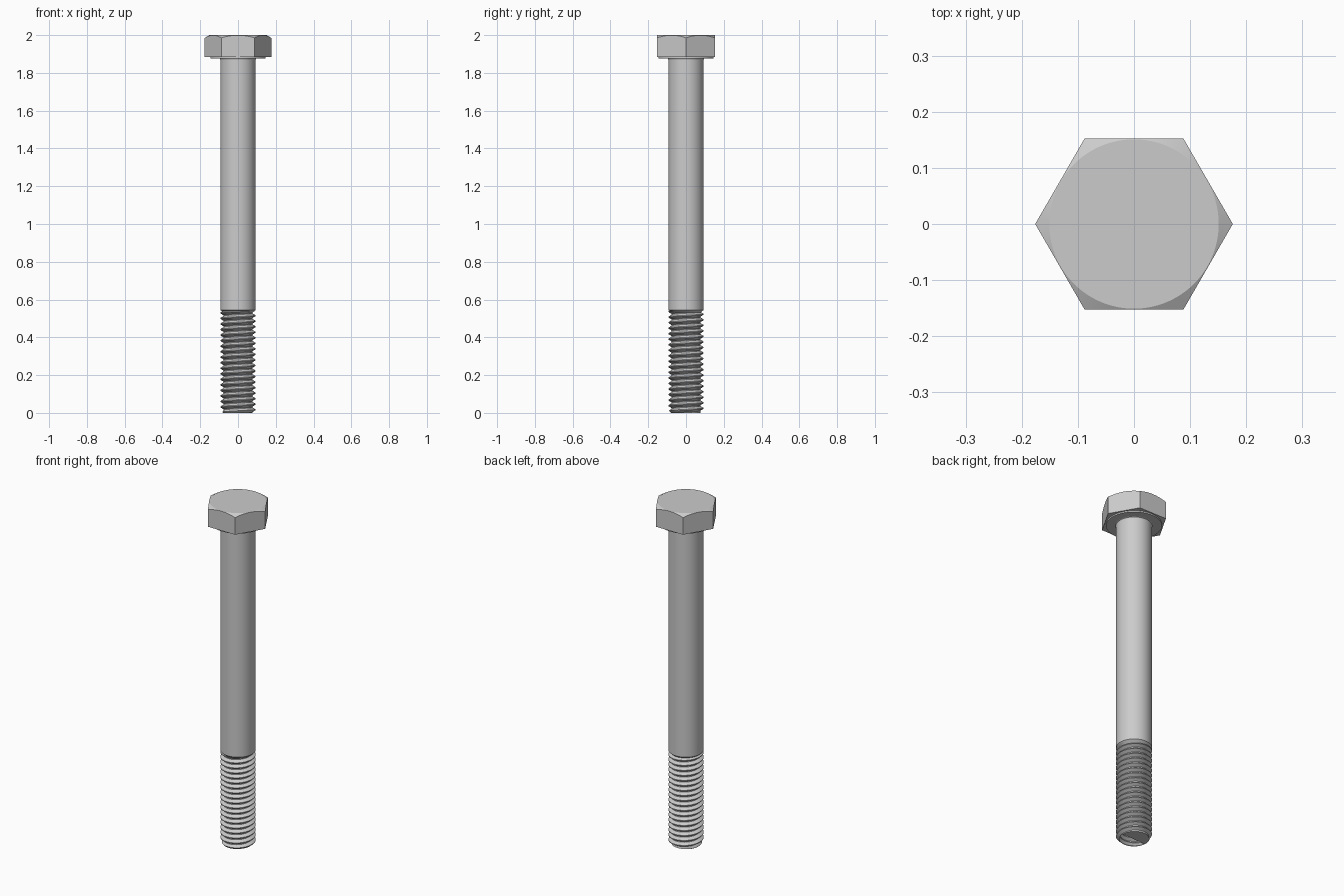
import bpy, bmesh
from math import pi, cos, sin, radians

if "Cube" in bpy.data.objects:
    bpy.data.objects.remove(bpy.data.objects["Cube"])

R = 0.0935               # shank and thread crest radius
ROOT = 0.076             # thread root radius
PITCH = 0.0293
THREAD_TOP = 0.54
APOTHEM = 0.1525         # half the width across flats


def finish(name, bm, smooth=True):
    bmesh.ops.recalc_face_normals(bm, faces=bm.faces[:])
    me = bpy.data.meshes.new(name)
    bm.to_mesh(me)
    bm.free()
    ob = bpy.data.objects.new(name, me)
    bpy.context.collection.objects.link(ob)
    bpy.ops.object.select_all(action='DESELECT')
    bpy.context.view_layer.objects.active = ob
    ob.select_set(True)
    if smooth:
        bpy.ops.object.shade_smooth_by_angle(angle=radians(25))
    return ob


def lathe(name, profile, steps=96, smooth=True):
    bm = bmesh.new()
    vs = [bm.verts.new((r, 0, z)) for r, z in profile]
    es = [bm.edges.new(p) for p in zip(vs, vs[1:])]
    bmesh.ops.spin(bm, geom=vs + es, cent=(0, 0, 0), axis=(0, 0, 1),
                   angle=2 * pi, steps=steps)
    bmesh.ops.remove_doubles(bm, verts=bm.verts[:], dist=1e-5)
    return finish(name, bm, smooth)


# Hexagonal head: prism intersected with a cone-topped body for the 30 degree chamfer
bm = bmesh.new()
corner = APOTHEM / cos(pi / 6)
ring = [bm.verts.new((corner * cos(k * pi / 3), corner * sin(k * pi / 3), 1.885))
        for k in range(6)]
base = bm.faces.new(ring)
ext = bmesh.ops.extrude_face_region(bm, geom=[base])["geom"]
bmesh.ops.translate(bm, vec=(0, 0, 0.115),
                    verts=[g for g in ext if isinstance(g, bmesh.types.BMVert)])
head = finish("hex_head", bm, False)

slope = 0.577
r0 = 0.151
cutter = lathe("head_chamfer_cutter",
               [(0, 1.8), (0.25, 1.8), (0.25, 2 - (0.25 - r0) * slope), (r0, 2.0), (0, 2.0)],
               smooth=False)
cutter.hide_render = True
mod = head.modifiers.new("chamfer", 'BOOLEAN')
mod.operation = 'INTERSECT'
mod.solver = 'EXACT'
mod.object = cutter
bpy.ops.object.select_all(action='DESELECT')
bpy.context.view_layer.objects.active = head
head.select_set(True)
bpy.ops.object.modifier_apply(modifier="chamfer")
bpy.data.objects.remove(cutter)
bpy.ops.object.shade_smooth_by_angle(angle=radians(15))

# Washer face under the head
lathe("washer_face", [(0.145, 1.885), (0.145, 1.877), (R, 1.877)])

# Plain shank with a small fillet under the head and a chamfer into the thread
lathe("shank", [(ROOT - 0.002, 0.528), (R, 0.545), (R, 1.871), (R + 0.002, 1.875),
                (R + 0.006, 1.877)])

# Right-hand helical thread, trimmed level at both ends
bm = bmesh.new()
N = 64
turns = int(THREAD_TOP / PITCH) + 4
section = [(0, ROOT), (0.14, ROOT), (0.50, R), (0.64, R), (1, ROOT)]
prev = None
for i in range(N * turns + 1):
    a = 2 * pi * i / N
    row = []
    for t, r in section:
        z = PITCH * (i / N - 2 + t)
        r = min(r, 0.079 + max(z, 0))        # tapered tip
        row.append(bm.verts.new((r * cos(a), r * sin(a), z)))
    if prev:
        for j in range(4):
            bm.faces.new((prev[j], row[j], row[j + 1], prev[j + 1]))
    prev = row
bmesh.ops.remove_doubles(bm, verts=bm.verts[:], dist=1e-5)
for z, n in ((0, -1), (THREAD_TOP, 1)):
    cut = bmesh.ops.bisect_plane(bm, geom=bm.verts[:] + bm.edges[:] + bm.faces[:],
                                 plane_co=(0, 0, z), plane_no=(0, 0, n), clear_outer=True)
    if z == 0:
        rim = [e for e in cut["geom_cut"] if isinstance(e, bmesh.types.BMEdge)]
        bmesh.ops.triangle_fill(bm, edges=rim, use_beauty=True)
finish("thread", bm)
